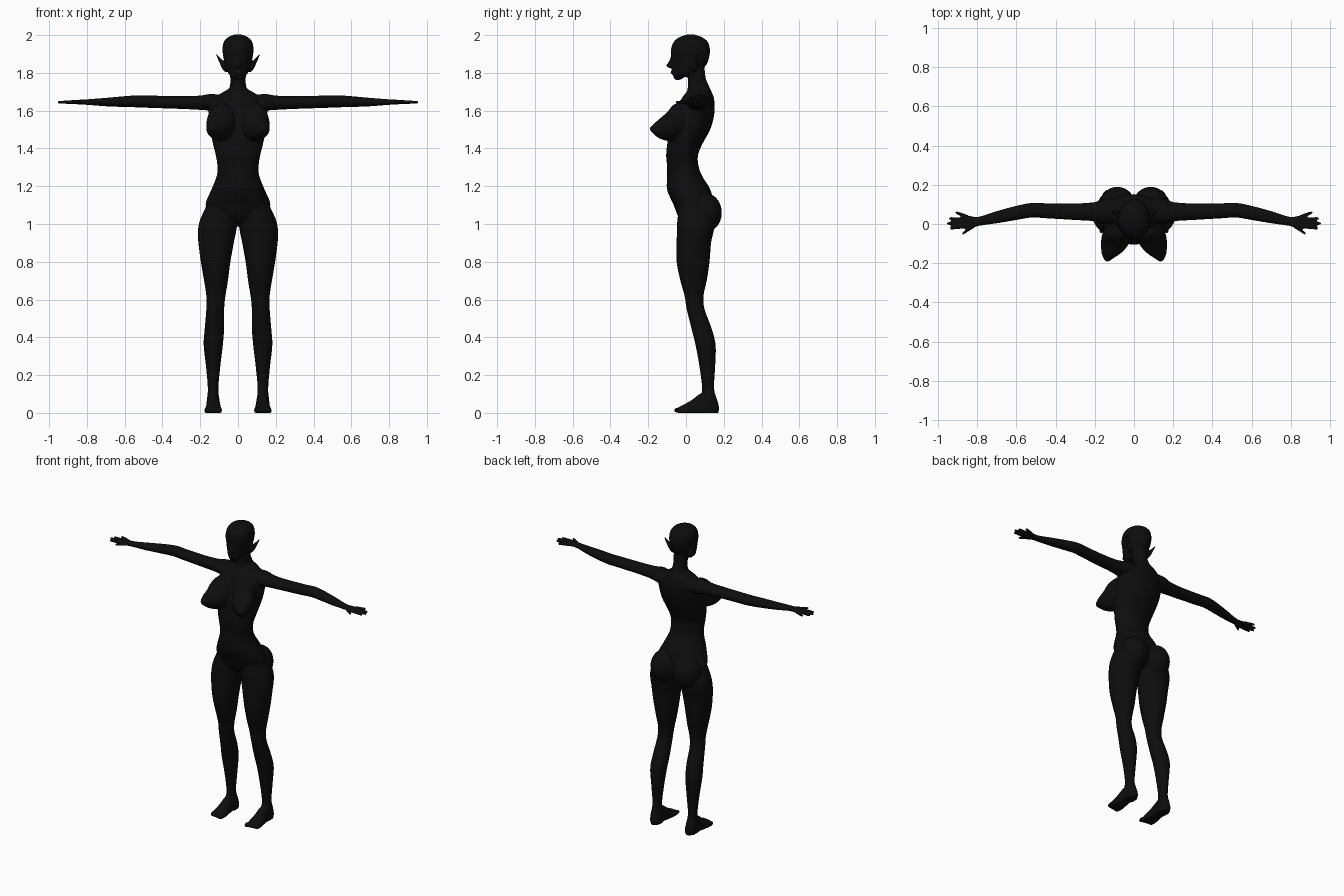
import bpy, bmesh, math
from mathutils import Vector, Matrix

skin = bpy.data.materials.new("near_black")
skin.diffuse_color = (0.004, 0.004, 0.004, 1)

bm = bmesh.new()
N = 28


def spline(rows, sub=4):
    """Catmull-Rom interpolation of section rows."""
    out = []
    for i in range(len(rows) - 1):
        p0, p1, p2, p3 = (rows[max(0, min(len(rows) - 1, i + k))] for k in (-1, 0, 1, 2))
        for s in range(sub):
            t = s / sub
            out.append([0.5 * (2 * b + (c - a) * t + (2 * a - 5 * b + 4 * c - d) * t * t
                               + (3 * b - a - 3 * c + d) * t ** 3)
                        for a, b, c, d in zip(p0, p1, p2, p3)])
    return out + [list(rows[-1])]


def loft(rows, axis, sx=1):
    """Closed oval loft. Row = position on axis, then min/max of the two other directions."""
    rings = []
    for t, u0, u1, v0, v1 in spline(rows):
        ring = []
        for k in range(N):
            a = 2 * math.pi * k / N
            u = (u0 + u1) / 2 + (u1 - u0) / 2 * math.cos(a)
            v = (v0 + v1) / 2 + (v1 - v0) / 2 * math.sin(a)
            x, y, z = {'z': (v, u, t), 'y': (v, t, u), 'x': (t, u, v)}[axis]
            ring.append(bm.verts.new((x * sx, y, max(0.0, z))))
        rings.append(ring)
    for r, q in zip(rings, rings[1:]):
        for k in range(N):
            bm.faces.new((r[k], r[(k + 1) % N], q[(k + 1) % N], q[k]))
    bm.faces.new(rings[0])
    bm.faces.new(rings[-1])


def ball(center, radii, sx=1):
    m = Matrix.Translation((center[0] * sx, center[1], center[2])) @ Matrix.Diagonal((*radii, 1))
    bmesh.ops.create_uvsphere(bm, u_segments=24, v_segments=16, radius=1, matrix=m)


def column(rows):
    """Centred vertical loft: z, front y, back y, half width."""
    loft([(z, f, b, -w, w) for z, f, b, w in rows], 'z')


# torso
column([(0.99, 0.03, 0.09, 0.05), (1.03, -0.035, 0.14, 0.13), (1.10, -0.065, 0.145, 0.172),
        (1.18, -0.10, 0.13, 0.142), (1.25, -0.10, 0.088, 0.114), (1.30, -0.10, 0.068, 0.109),
        (1.36, -0.105, 0.063, 0.117), (1.42, -0.10, 0.085, 0.132), (1.50, -0.085, 0.128, 0.148),
        (1.57, -0.065, 0.148, 0.155), (1.63, -0.04, 0.152, 0.152), (1.67, -0.02, 0.147, 0.12),
        (1.695, 0.0, 0.138, 0.085), (1.715, 0.015, 0.125, 0.05)])
# neck
column([(1.66, 0.0, 0.14, 0.07), (1.70, 0.005, 0.135, 0.055), (1.73, 0.01, 0.122, 0.043),
        (1.77, 0.01, 0.105, 0.041), (1.81, 0.0, 0.10, 0.045), (1.85, 0.0, 0.09, 0.045)])
# head
column([(1.763, -0.058, -0.03, 0.015), (1.78, -0.067, 0.0, 0.036), (1.80, -0.072, 0.06, 0.053),
        (1.84, -0.077, 0.106, 0.067), (1.88, -0.077, 0.122, 0.077), (1.92, -0.08, 0.127, 0.082),
        (1.96, -0.068, 0.118, 0.077), (1.985, -0.042, 0.092, 0.058), (2.002, 0.0, 0.05, 0.025)])
# nose and lips
column([(1.89, -0.08, -0.05, 0.007), (1.86, -0.092, -0.05, 0.010),
        (1.838, -0.106, -0.05, 0.016), (1.826, -0.09, -0.05, 0.012)])
ball((0, -0.067, 1.803), (0.022, 0.016, 0.011))

for s in (-1, 1):
    # pointed ears
    loft([(0.055, 0.02, 0.06, 1.80, 1.87), (0.078, 0.032, 0.062, 1.812, 1.865),
          (0.098, 0.045, 0.066, 1.852, 1.885), (0.118, 0.06, 0.068, 1.898, 1.906)], 'x', s)
    # breasts
    loft([(0.02, 1.47, 1.65, 0.015, 0.14), (-0.06, 1.445, 1.635, 0.014, 0.164),
          (-0.10, 1.440, 1.592, 0.025, 0.168), (-0.145, 1.455, 1.553, 0.062, 0.166),
          (-0.178, 1.482, 1.524, 0.11, 0.154), (-0.192, 1.498, 1.51, 0.13, 0.142)], 'y', s)
    # buttocks
    ball((0.085, 0.10, 1.06), (0.09, 0.09, 0.105), s)
    # legs
    loft([(1.12, -0.03, 0.11, 0.03, 0.155), (1.03, -0.045, 0.15, 0.004, 0.198),
          (0.97, -0.048, 0.148, 0.008, 0.212), (0.90, -0.05, 0.133, 0.022, 0.21),
          (0.80, -0.05, 0.125, 0.04, 0.197), (0.70, -0.03, 0.11, 0.053, 0.18),
          (0.62, -0.008, 0.093, 0.066, 0.168), (0.55, 0.003, 0.098, 0.073, 0.168),
          (0.45, 0.028, 0.135, 0.073, 0.176), (0.36, 0.05, 0.157, 0.08, 0.182),
          (0.25, 0.07, 0.155, 0.093, 0.17), (0.13, 0.085, 0.149, 0.104, 0.16),
          (0.07, 0.075, 0.165, 0.098, 0.165), (0.03, 0.07, 0.175, 0.092, 0.167),
          (0.0, 0.075, 0.172, 0.096, 0.163)], 'z', s)
    # feet
    loft([(0.14, -0.04, 0.08, 0.10, 0.16), (0.085, -0.04, 0.105, 0.098, 0.164),
          (0.03, -0.03, 0.068, 0.09, 0.172), (-0.01, -0.025, 0.045, 0.085, 0.178),
          (-0.04, -0.02, 0.03, 0.09, 0.174)], 'y', s)
    # toes
    for i in range(5):
        ball((0.097 + 0.0175 * i, -0.04 + 0.004 * i, 0.014),
             (0.0105 if i else 0.013, 0.024, 0.014), s)
    # arms and palms
    loft([(0.09, 0.02, 0.135, 1.59, 1.685), (0.15, 0.003, 0.128, 1.60, 1.688),
          (0.20, 0.014, 0.112, 1.604, 1.68), (0.30, 0.02, 0.105, 1.609, 1.677),
          (0.45, 0.029, 0.106, 1.614, 1.68), (0.52, 0.033, 0.108, 1.617, 1.682),
          (0.60, 0.02, 0.093, 1.619, 1.677), (0.70, 0.003, 0.066, 1.623, 1.668),
          (0.79, -0.010, 0.038, 1.630, 1.661), (0.84, -0.022, 0.043, 1.633, 1.658),
          (0.88, -0.02, 0.048, 1.636, 1.656)], 'x', s)
    # fingers and thumb: root x, root y, tip x, tip y
    for rx, ry, tx, ty in ((0.85, 0.037, 0.912, 0.06), (0.86, 0.021, 0.945, 0.029),
                           (0.86, 0.004, 0.955, 0.003), (0.85, -0.012, 0.94, -0.021),
                           (0.81, -0.005, 0.877, -0.052)):
        rows = []
        for t, r in ((0, 0.011), (0.5, 0.0095), (0.9, 0.008), (1, 0.004)):
            x, y, z = rx + (tx - rx) * t, ry + (ty - ry) * t, 1.646 - 0.002 * t
            rows.append((x, y - r, y + r, z - r, z + r))
        loft(rows, 'x', s)

bmesh.ops.recalc_face_normals(bm, faces=bm.faces)
mesh = bpy.data.meshes.new("body")
bm.to_mesh(mesh)
bm.free()
body = bpy.data.objects.new("body", mesh)
bpy.context.collection.objects.link(body)

# fuse the parts into one continuous skin
rem = body.modifiers.new("fuse", 'REMESH')
rem.mode = 'VOXEL'
rem.voxel_size = 0.0055
rem.use_smooth_shade = True
smo = body.modifiers.new("soften", 'SMOOTH')
smo.factor = 0.5
smo.iterations = 4
bpy.context.view_layer.update()
fused = bpy.data.meshes.new_from_object(body.evaluated_get(bpy.context.evaluated_depsgraph_get()))
body.modifiers.clear()
body.data = fused
fused.materials.clear()
fused.materials.append(skin)
for p in fused.polygons:
    p.use_smooth = True
    p.material_index = 0
